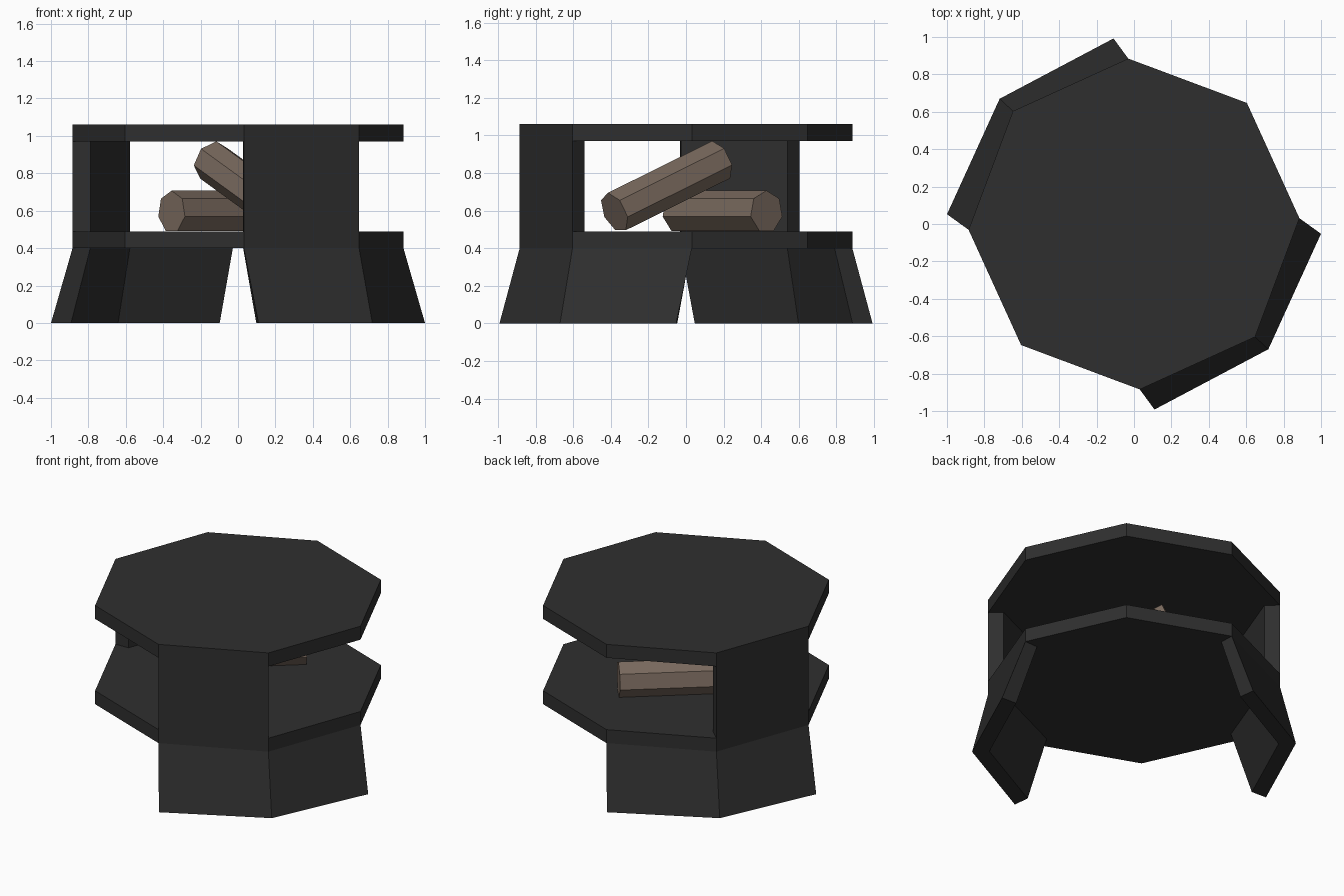
import bpy, bmesh, math
from mathutils import Vector

if "Cube" in bpy.data.objects:
    bpy.data.objects.remove(bpy.data.objects["Cube"])


def material(name, rgb):
    m = bpy.data.materials.new(name)
    m.diffuse_color = (*rgb, 1)
    m.use_nodes = True
    m.node_tree.nodes["Principled BSDF"].inputs["Base Color"].default_value = m.diffuse_color
    return m


STEEL = material("dark steel", (0.028, 0.028, 0.028))
WOOD = material("brown wood", (0.195, 0.145, 0.113))


def polar(deg, r, z):
    a = math.radians(deg)
    return Vector((r * math.cos(a), r * math.sin(a), z))


def loft(name, rings, mat, closed=False):
    """Join rings of equal length; cap the ends, or close the loop of rings."""
    bm = bmesh.new()
    vs = [[bm.verts.new(p) for p in ring] for ring in rings]
    n = len(rings[0])
    for a, b in zip(vs, vs[1:]):
        for i in range(n):
            j = (i + 1) % n
            bm.faces.new((a[i], a[j], b[j], b[i]))
    bm.faces.new(vs[0])
    bm.faces.new(vs[-1])
    bmesh.ops.recalc_face_normals(bm, faces=bm.faces)
    me = bpy.data.meshes.new(name)
    bm.to_mesh(me)
    bm.free()
    me.materials.append(mat)
    ob = bpy.data.objects.new(name, me)
    bpy.context.collection.objects.link(ob)
    return ob


R, INNER = 0.885, 0.893   # octagon radius, and inner/outer ratio of the sheets
Z0, Z1, Z2, Z3 = 0.40, 0.49, 0.97, 1.06

# octagonal base plate and roof plate
for name, lo, hi in (("base_plate", Z0, Z1), ("roof_plate", Z2, Z3)):
    loft(name, [[polar(2 + 45 * i, R, z) for i in range(8)] for z in (lo, hi)], STEEL)

# two upright wall panels, each filling one side of the octagon
for name, start in (("front_wall", -88), ("left_wall", 137)):
    loft(name, [[polar(a, r, z) for r, z in
                 ((R, Z1), (R, Z2), (R * INNER, Z2), (R * INNER, Z1))]
                for a in (start, start + 45)], STEEL)

# two splayed, folded legs, opposite each other
for name, turn in (("front_right_leg", 0), ("back_left_leg", 180)):
    rings = []
    for top, bottom, rb in ((-88, -83.7, 0.998), (-43, -43, 0.982), (2, -3, 1.001)):
        rings.append([polar(bottom + turn, rb, 0), polar(top + turn, R, Z0),
                      polar(top + turn, R * INNER, Z0), polar(bottom + turn, rb * INNER, 0)])
    loft(name, rings, STEEL)


# seven-sided logs, one lying flat and one leaning on it
def log(name, p, q, r=0.113):
    p, q = Vector(p), Vector(q)
    d = (q - p).normalized()
    side = d.cross(Vector((0, 0, 1))).normalized()
    up = side.cross(d)
    ring = [r * (math.cos(t) * up + math.sin(t) * side)
            for t in (math.tau * i / 7 for i in range(7))]
    loft(name, [[c + v for v in ring] for c in (p, q)], WOOD)


log("flat_log", (-0.355, -0.04, 0.594), (0.2, 0.428, 0.594))
log("leaning_log", (-0.14, 0.175, 0.866), (0.24, -0.38, 0.59))
